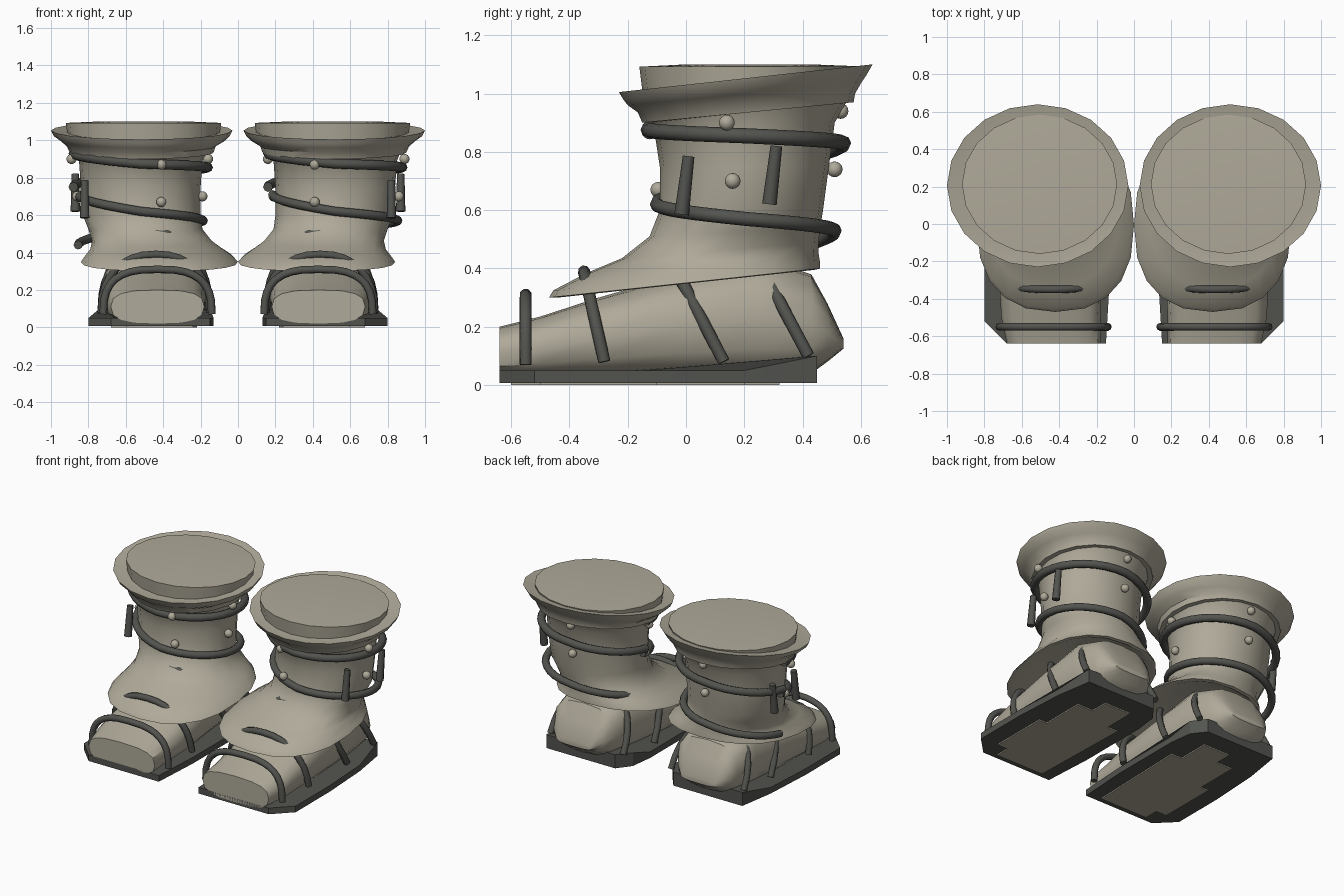
import bpy, bmesh, math
from mathutils import Vector

cube = bpy.data.objects.get("Cube")
if cube:
    bpy.data.objects.remove(cube, do_unlink=True)


def material(name, rgb):
    m = bpy.data.materials.new(name)
    m.use_nodes = True
    m.diffuse_color = (*rgb, 1)
    m.node_tree.nodes["Principled BSDF"].inputs["Base Color"].default_value = (*rgb, 1)
    return m


HIDE = material("pale_hide", (0.43, 0.40, 0.32))
CORD = material("dark_cord", (0.085, 0.088, 0.078))


def finish(bm, name, mat, angle=40):
    bmesh.ops.recalc_face_normals(bm, faces=bm.faces)
    me = bpy.data.meshes.new(name)
    bm.to_mesh(me)
    bm.free()
    me.materials.append(mat)
    ob = bpy.data.objects.new(name, me)
    bpy.context.collection.objects.link(ob)
    bpy.ops.object.select_all(action='DESELECT')
    ob.select_set(True)
    bpy.context.view_layer.objects.active = ob
    bpy.ops.object.shade_smooth_by_angle(angle=math.radians(angle))
    return ob


def loft(name, rings, mat, side=1, angle=40):
    """Skin a stack of closed rings and cap both ends."""
    bm = bmesh.new()
    rows = [[bm.verts.new((p[0] * side, p[1], p[2])) for p in r] for r in rings]
    n = len(rows[0])
    for a, b in zip(rows, rows[1:]):
        for i in range(n):
            j = (i + 1) % n
            bm.faces.new((a[i], a[j], b[j], b[i]))
    bm.faces.new(rows[0])
    bm.faces.new(rows[-1])
    return finish(bm, name, mat, angle)


def spow(v, n):
    return math.copysign(abs(v) ** (2 / n), v)


def level(x0, x1, y0, y1, z0, z1, n=2, sides=20):
    """Tilted horizontal ring: z0 at its front, z1 at its back."""
    pts = []
    for i in range(sides):
        t = math.tau * i / sides
        u, v = spow(math.cos(t), n), spow(math.sin(t), n)
        pts.append(((x0 + x1) / 2 + u * (x1 - x0) / 2,
                    (y0 + y1) / 2 + v * (y1 - y0) / 2,
                    (z0 + z1) / 2 + v * (z1 - z0) / 2))
    return pts


def section(y, x0, x1, z0, z1, n=2.8, sides=16):
    """Upright cross-section across the foot."""
    pts = []
    for i in range(sides):
        t = math.tau * i / sides
        pts.append(((x0 + x1) / 2 + spow(math.cos(t), n) * (x1 - x0) / 2, y,
                    (z0 + z1) / 2 + spow(math.sin(t), n) * (z1 - z0) / 2))
    return pts


def tube(name, path, radii, mat, side=1, sides=8):
    pts = [Vector(p) for p in path]
    rings, last = [], len(pts) - 1
    ref = Vector((0.13, 0.95, 0.28)) if name.startswith("foot") else Vector((0, 0, 1))
    if name.startswith("toggle"):
        ref = Vector((1, 0, 0))
    for i, p in enumerate(pts):
        t = (pts[min(i + 1, last)] - pts[max(i - 1, 0)]).normalized()
        a = t.cross(ref).normalized()
        b = t.cross(a)
        r = radii[0] + (radii[1] - radii[0]) * i / last
        rings.append([p + r * (a * math.cos(math.tau * k / sides) +
                               b * math.sin(math.tau * k / sides)) for k in range(sides)])
    return loft(name, rings, mat, side, 50)


def slab(name, outline, z0, top, mat, side):
    """Extruded outline; top(y) gives the upper height."""
    return loft(name, [[(x, y, z0) for x, y in outline],
                       [(x, y, top(y)) for x, y in outline]], mat, side, 20)


def helix(cx, zs, rx, ry, cy):
    """Cord wound once around the shaft, falling from zs through its quarter heights."""
    path = []
    for i in range(33):
        f = i / 8
        k = min(int(f), 3)
        z = zs[k] + (zs[k + 1] - zs[k]) * (f - k)
        t = math.pi + math.tau * i / 32
        path.append((cx + rx * math.cos(t), cy + ry * math.sin(t), z))
    return path


for side, tag in ((1, "left"), (-1, "right")):
    # Boot shaft flaring into the ankle skirt
    loft(tag + "_shaft", [
        level(.12, .74, -.30, .40, .36, .42, 2.3),
        level(.03, .82, -.44, .44, .30, .395, 2.4),
        level(.0, .84, -.47, .46, .30, .40, 2.4),
        level(.02, .825, -.455, .46, .325, .42, 2.4),
        level(.08, .79, -.34, .455, .385, .45, 2.3),
        level(.14, .78, -.22, .455, .435, .49, 2.2),
        level(.19, .80, -.125, .46, .51, .54),
        level(.20, .83, -.09, .47, .60, .60),
        level(.20, .84, -.09, .49, .75, .75),
        level(.19, .85, -.11, .51, .88, .90),
        level(.16, .87, -.14, .55, .91, .97)], HIDE, side)

    # Flared cuff and the flat plug inside it
    loft(tag + "_cuff", [
        level(.15, .88, -.13, .55, .90, .97),
        level(.13, .90, -.15, .575, .90, .97),
        level(.12, .915, -.165, .58, .935, 1.0),
        level(.07, .95, -.20, .60, .96, 1.035),
        level(.045, .985, -.215, .62, .98, 1.065),
        level(.03, 1.0, -.23, .64, 1.005, 1.10),
        level(.10, .92, -.16, .57, 1.0, 1.085)], HIDE, side, 35)
    loft(tag + "_plug", [
        level(.10, .91, -.145, .57, .97, 1.05),
        level(.09, .92, -.16, .585, 1.092, 1.094),
        level(.25, .76, 0, .43, 1.1, 1.1)], HIDE, side)

    # Foot with a blunt toe and a pointed heel
    loft(tag + "_foot", [
        section(-.64, .18, .68, .02, .20),
        section(-.50, .18, .71, .02, .235),
        section(-.30, .17, .72, .02, .30),
        section(0, .19, .72, .02, .385),
        section(.25, .21, .71, .02, .44),
        section(.43, .24, .69, .04, .38),
        section(.485, .28, .66, .08, .28),
        section(.54, .34, .60, .125, .16)], HIDE, side)

    # Sole, thicker at the heel, with a worn patch underneath
    outline = [(.15, -.64), (.68, -.64), (.80, -.52), (.80, -.15), (.78, .2),
               (.74, .45), (.22, .45), (.15, .36), (.13, .2), (.13, -.3)]
    slab(tag + "_sole", outline, .008, lambda y: .05 + max(0, min(.05, (y - .2) * .3)),
         CORD, side)
    patch = [(.24, -.6), (.6, -.6), (.6, -.5), (.68, -.5), (.68, -.1), (.62, -.1),
             (.62, .2), (.5, .2), (.5, .32), (.3, .32), (.3, .1), (.22, .1)]
    slab(tag + "_sole_patch", patch, 0, lambda y: .009, HIDE, side)

    # Straps arching over the foot: (base y, z), (crown y, z), x range, squareness
    straps = [(-.55, .07, -.55, .31, .14, .72, 2.8), (-.28, .08, -.35, .39, .15, .73, 2.3),
              (.13, .08, -.095, .51, .15, .73, 2), (.42, .10, .25, .42, .18, .73, 2.3)]
    for k, (yb, zb, yt, zt, x0, x1, n) in enumerate(straps):
        path = []
        for i in range(17):
            t = math.pi * i / 16
            h = spow(math.sin(t), n) if 0 < i < 16 else 0
            path.append(((x0 + x1) / 2 - spow(math.cos(t), n) * (x1 - x0) / 2,
                         yb + (yt - yb) * h, zb + (zt - zb) * h))
        tube("foot_strap_%s_%d" % (tag, k + 1), path, (.021, .021), CORD, side)

    # Cords wound round the shaft, both in the same direction
    cx = .52 * side
    tube(tag + "_lower_cord", helix(cx, (.71, .62, .57, .53, .44), .335, .305, .205),
         (.024, .024), CORD)
    tube(tag + "_upper_cord", helix(cx, (.93, .875, .855, .83, .75), .36, .335, .205),
         (.026, .026), CORD)

    # Toggles hanging on the outer side
    for k, (x, y, z) in enumerate(((.82, -.003, .685), (.87, .298, .72))):
        tube("toggle_%s_%d" % (tag, k + 1),
             [(x, y + .012, z + .1), (x, y - .012, z - .1)], (.02, .025), CORD, side)

    # Bead studs
    beads = [(.41, -.125, .87), (.41, -.095, .67), (.16, .17, .90), (.19, .17, .70),
             (.89, .14, .90), (.86, .16, .70), (.5, .53, .94), (.5, .51, .74)]
    bm = bmesh.new()
    for x, y, z in beads:
        made = bmesh.ops.create_uvsphere(bm, u_segments=12, v_segments=8, radius=.027)
        bmesh.ops.translate(bm, verts=made["verts"], vec=(x * side, y, z))
    finish(bm, tag + "_beads", HIDE, 60)
